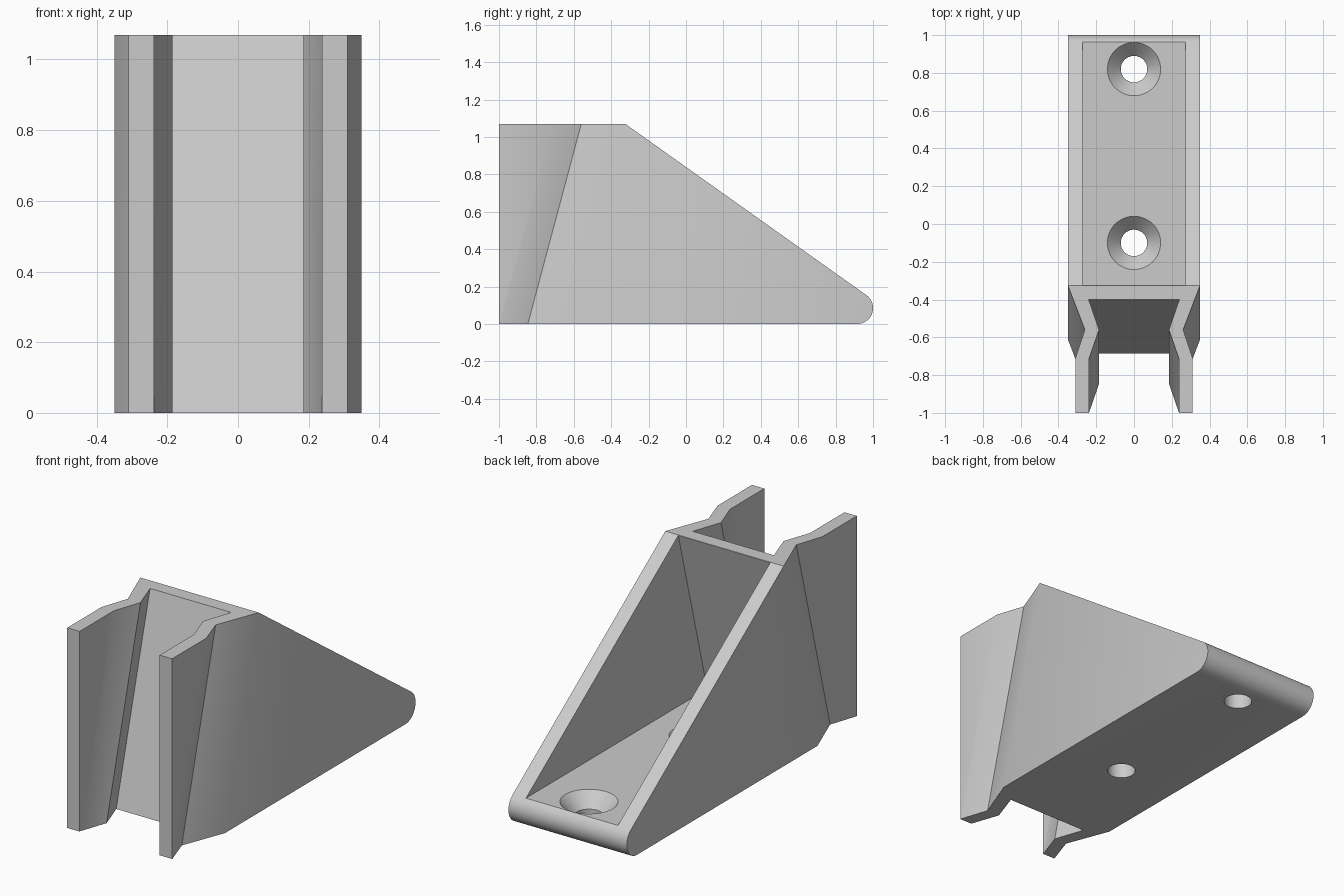
import bpy, bmesh, math

if "Cube" in bpy.data.objects:
    bpy.data.objects.remove(bpy.data.objects["Cube"], do_unlink=True)

HEIGHT = 1.07
LEAN = 0.267       # forward lean of the clip per unit of height

grey = bpy.data.materials.new("light grey")
grey.use_nodes = True
grey.diffuse_color = (0.6, 0.6, 0.6, 1)
grey.node_tree.nodes["Principled BSDF"].inputs["Base Color"].default_value = (0.6, 0.6, 0.6, 1)


def loft(name, lower, upper):
    """Closed solid between two matching loops of points."""
    bm = bmesh.new()
    a = [bm.verts.new(p) for p in lower]
    b = [bm.verts.new(p) for p in upper]
    bm.faces.new(a)
    bm.faces.new(b)
    for i in range(len(a)):
        j = (i + 1) % len(a)
        bm.faces.new((a[i], a[j], b[j], b[i]))
    return finish(name, bm)


def finish(name, bm):
    bmesh.ops.recalc_face_normals(bm, faces=bm.faces)
    mesh = bpy.data.meshes.new(name)
    bm.to_mesh(mesh)
    bm.free()
    mesh.materials.append(grey)
    obj = bpy.data.objects.new(name, mesh)
    bpy.context.collection.objects.link(obj)
    return obj


def leaning_prism(name, outline, z0, z1):
    """Extrude a plan outline, given at the top, along the lean."""
    def at(z):
        return [(x, y + (z - HEIGHT) * LEAN, z) for x, y in outline]
    return loft(name, at(z0), at(z1))


def cut(target, tool, operation="DIFFERENCE"):
    mod = target.modifiers.new(tool.name, "BOOLEAN")
    mod.operation = operation
    mod.solver = "EXACT"
    mod.object = tool
    bpy.context.view_layer.objects.active = target
    bpy.ops.object.modifier_apply(modifier=mod.name)
    bpy.data.objects.remove(tool, do_unlink=True)


# Plan of the clip: pinched arms around a slot, running back into the wedge
half = [(0.35, 1.6), (0.35, -0.325), (0.26, -0.56), (0.31, -0.71), (0.31, -1.1),
        (0.237, -1.1), (0.237, -0.71), (0.185, -0.56), (0.24, -0.40)]
outline = half + [(-x, y) for x, y in reversed(half)]
bracket = leaning_prism("bracket", outline, -0.1, 1.2)

# Side profile: upright front, sloping top, rounded toe
R = 0.085
slope = math.radians(54.6)
toe = [(0.915 + R * math.cos(t), R + R * math.sin(t))
       for t in [-math.pi / 2 + (math.pi / 2 + slope) * i / 20 for i in range(21)]]
profile = [(-1, 0)] + toe + [(-0.325, HEIGHT), (-1, HEIGHT)]
side = loft("side_profile", [(-0.5, y, z) for y, z in profile],
            [(0.5, y, z) for y, z in profile])
cut(bracket, side, "INTERSECT")

# Open pocket between the two side walls
FLOOR = 0.155
pocket = leaning_prism("pocket", [(-0.272, -0.323), (0.272, -0.323),
                                  (0.272, 1.6), (-0.272, 1.6)], FLOOR, 1.3)
cut(bracket, pocket)

# Countersunk screw holes through the floor
for y in (0.82, -0.1):
    bm = bmesh.new()
    rings = []
    for r, z in ((0.07, -0.1), (0.07, 0.082), (0.141, FLOOR), (0.141, 0.25)):
        rings.append([bm.verts.new((r * math.cos(math.tau * i / 48),
                                    y + r * math.sin(math.tau * i / 48), z))
                      for i in range(48)])
    bm.faces.new(rings[0])
    bm.faces.new(rings[-1])
    for a, b in zip(rings, rings[1:]):
        for i in range(48):
            bm.faces.new((a[i], a[i - 1], b[i - 1], b[i]))
    cut(bracket, finish("screw_hole", bm))

# Smooth the rounded toe, holes and shallow bends
bpy.ops.object.select_all(action="DESELECT")
bracket.select_set(True)
bpy.context.view_layer.objects.active = bracket
bpy.ops.object.shade_smooth_by_angle(angle=math.radians(30))
